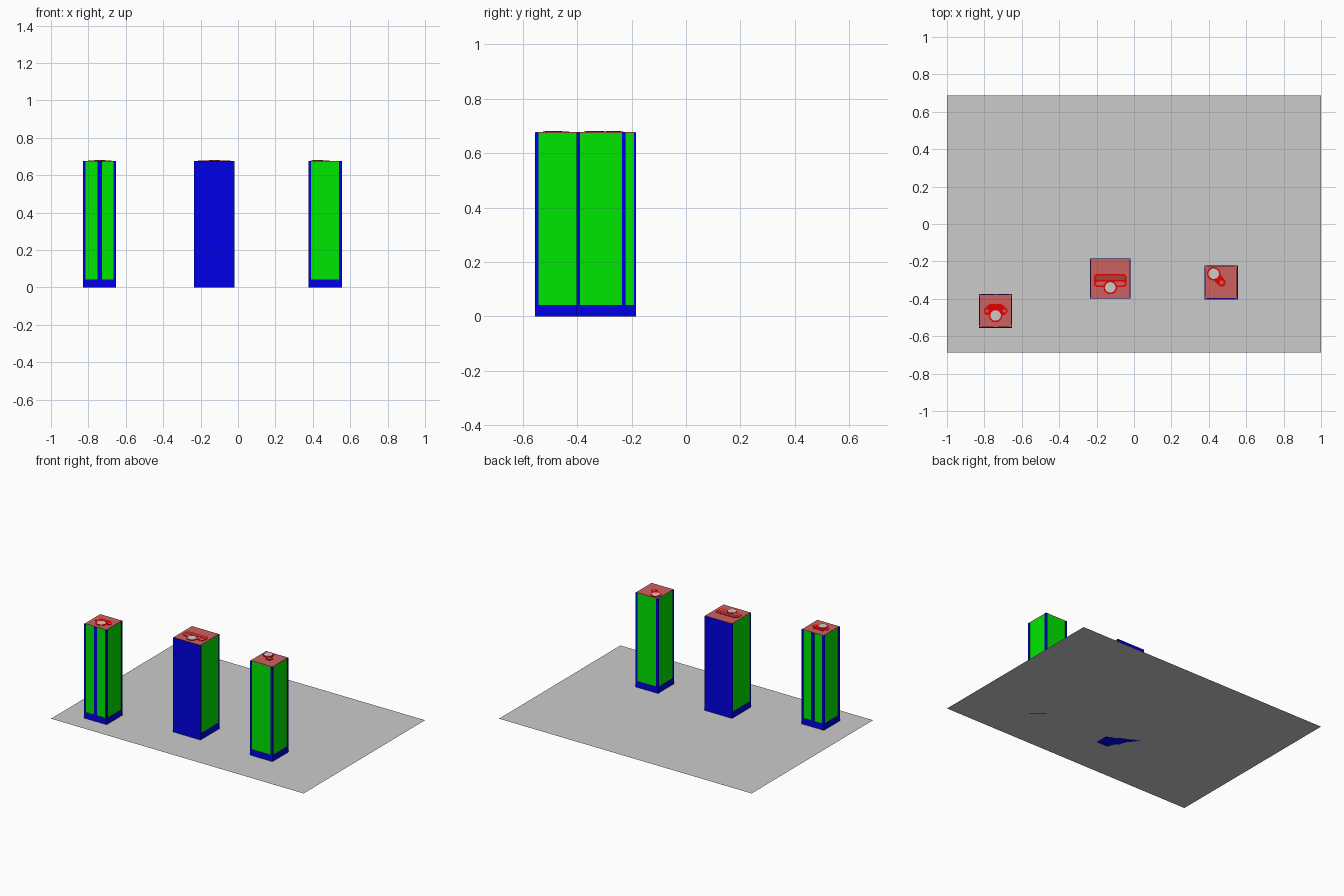
import bpy, math
from mathutils import Vector
from mathutils.geometry import convex_hull_2d

if "Cube" in bpy.data.objects:
    bpy.data.objects.remove(bpy.data.objects["Cube"])


def material(name, rgb):
    m = bpy.data.materials.new(name)
    m.diffuse_color = (*rgb, 1)
    m.use_nodes = True
    m.node_tree.nodes["Principled BSDF"].inputs["Base Color"].default_value = m.diffuse_color
    return m


BLUE = material("frame_blue", (0.0, 0.0, 0.8))
GREEN = material("panel_green", (0.0, 0.8, 0.0))
PINK = material("top_pink", (0.6, 0.12, 0.12))
RED = material("symbol_red", (0.8, 0.0, 0.0))
DARK = material("symbol_dark", (0.4, 0.05, 0.05))


def mesh_object(name, verts, faces, mat=None):
    me = bpy.data.meshes.new(name)
    me.from_pydata(verts, [], faces)
    ob = bpy.data.objects.new(name, me)
    bpy.context.collection.objects.link(ob)
    if mat:
        me.materials.append(mat)
    return ob


def prism(name, pts, z0, z1, mat=None):
    """Extrude a counter-clockwise outline from z0 to z1."""
    n = len(pts)
    verts = [(x, y, z) for z in (z0, z1) for x, y in pts]
    faces = [tuple(reversed(range(n))), tuple(range(n, 2 * n))]
    faces += [(i, (i + 1) % n, (i + 1) % n + n, i + n) for i in range(n)]
    return mesh_object(name, verts, faces, mat)


def box(name, cx, cy, sx, sy, z0, z1, mat):
    x, y = sx / 2, sy / 2
    return prism(name, [(cx - x, cy - y), (cx + x, cy - y), (cx + x, cy + y), (cx - x, cy + y)], z0, z1, mat)


def blob(name, cx, cy, circles, z0, z1, mat=None, seg=32):
    """Flat plate whose outline wraps tightly around a set of circles."""
    pts = [Vector((cx + x + r * math.cos(2 * math.pi * i / seg),
                   cy + y + r * math.sin(2 * math.pi * i / seg)))
           for x, y, r in circles for i in range(seg)]
    hull = [pts[i] for i in convex_hull_2d(pts)]
    area = sum(a.x * b.y - b.x * a.y for a, b in zip(hull, hull[1:] + hull[:1]))
    if area < 0:
        hull.reverse()
    return prism(name, [tuple(p) for p in hull], z0, z1, mat)


H, BASE, LIP, POST = 0.675, 0.043, 0.003, 0.014
TOP = 0.677


def cabinet(name, cx, cy, sx, sy, middle_post=False, solid_front=False):
    box(name + "_base", cx, cy, sx, sy, 0, BASE, BLUE)
    box(name + "_panels", cx, cy, sx - 2 * LIP, sy - 2 * LIP, BASE, H - 0.003, GREEN)
    box(name + "_top", cx, cy, sx - 2 * LIP, sy - 2 * LIP, H - 0.003, TOP, PINK)
    for sgn_y in (-1, 1):
        if solid_front:
            # full blue wall on front and back
            box(name + "_wall", cx, cy + sgn_y * (sy - 0.008) / 2, sx, 0.008, BASE, H, BLUE)
            continue
        for sgn_x in (-1, 1):
            box(name + "_corner_post", cx + sgn_x * (sx - POST) / 2,
                cy + sgn_y * (sy - POST) / 2, POST, POST, BASE, H, BLUE)
        if middle_post:
            box(name + "_middle_post", cx, cy + sgn_y * (sy - POST) / 2, 0.024, POST, BASE, H, BLUE)


def head(name, cx, cy, x, y):
    blob(name + "_head_ring", cx, cy, [(x, y, 0.036)], TOP, 0.6795, RED)
    blob(name + "_head", cx, cy, [(x, y, 0.028)], TOP, 0.681)


# floor sheet
mesh_object("floor", [(-1, -0.686, 0), (1, -0.686, 0), (1, 0.686, 0), (-1, 0.686, 0)], [(0, 1, 2, 3)])

# left cabinet with a two-armed symbol
c = (-0.740, -0.465)
cabinet("left_cabinet", *c, 0.178, 0.18, middle_post=True)
blob("left_symbol", *c, [(-0.042, 0, 0.021), (0.042, 0, 0.021), (-0.03, 0.024, 0.012), (0.03, 0.024, 0.012)],
     TOP, 0.6785, RED)
for s in (-1, 1):
    blob("left_symbol_dot", *c, [(s * 0.047, 0, 0.009)], TOP, 0.680, PINK)
head("left", *c, 0, -0.024)

# middle cabinet with a wide rounded symbol
c = (-0.127, -0.291)
cabinet("middle_cabinet", *c, 0.219, 0.215, solid_front=True)
wide = [(sx * 0.066, y, 0.022) for sx in (-1, 1) for y in (0.003, -0.025)]
blob("middle_symbol", *c, wide, TOP, 0.6785, RED)
blob("middle_symbol_upper", *c, [(sx * 0.068, 0.003, 0.012) for sx in (-1, 1)], TOP, 0.679, DARK)
blob("middle_symbol_lower", *c, [(sx * 0.068, -0.027, 0.010) for sx in (-1, 1)], TOP, 0.679, PINK)
head("middle", *c, 0, -0.048)

# right cabinet with a slanted symbol
c = (0.466, -0.312)
cabinet("right_cabinet", *c, 0.178, 0.181)
blob("right_symbol", *c, [(-0.04, 0.046, 0.026), (0.002, 0, 0.022)], TOP, 0.6785, RED)
blob("right_symbol_dot", *c, [(0.002, 0, 0.011)], TOP, 0.680, PINK)
head("right", *c, -0.04, 0.046)
